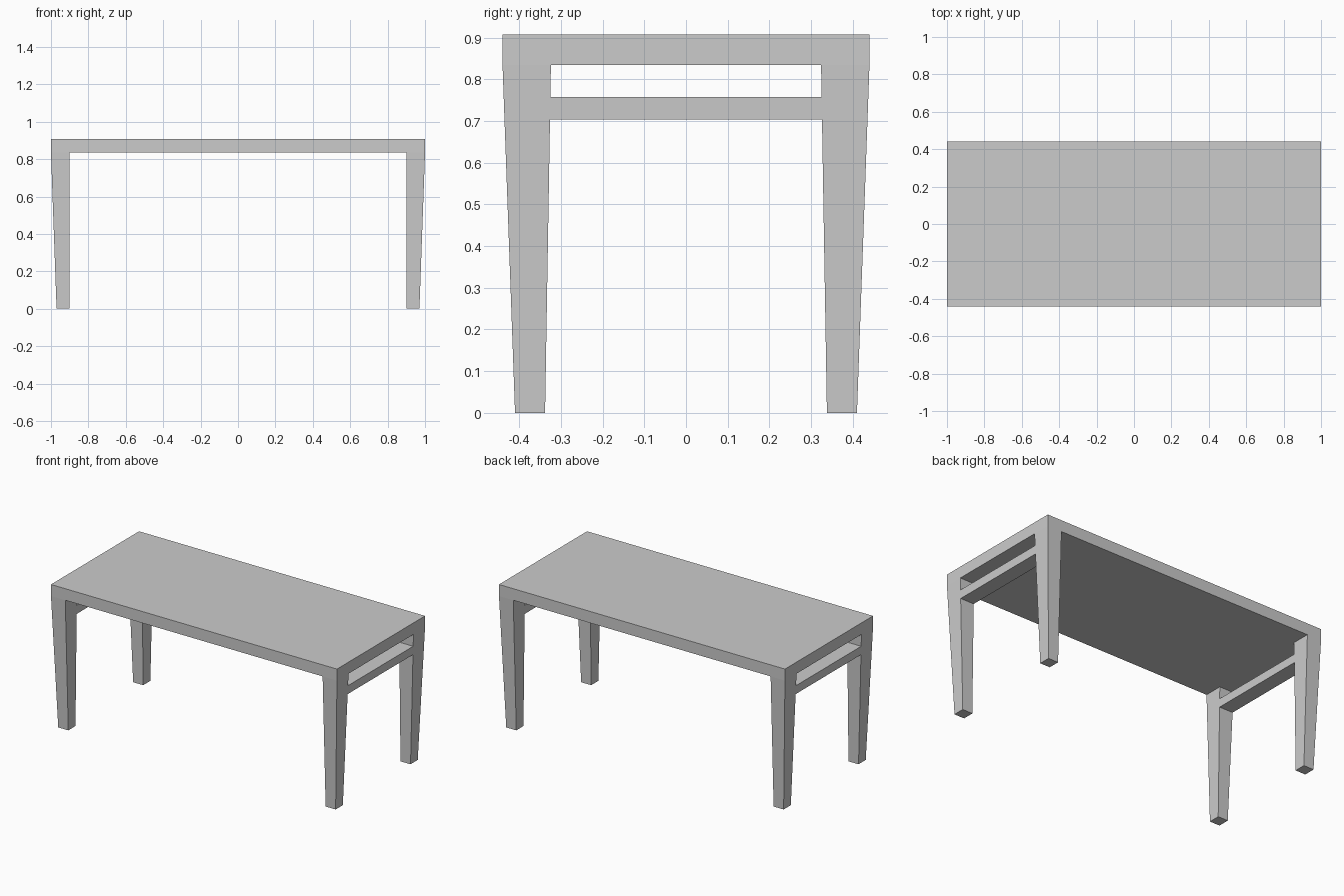
import bpy

if "Cube" in bpy.data.objects:
    bpy.data.objects.remove(bpy.data.objects["Cube"])

TOP_Z, UNDER_Z = 0.907, 0.834      # table top slab
RAIL_LOW, RAIL_HIGH = 0.704, 0.758  # end rails
X_IN = 0.90                        # inner leg face, vertical


def lerp(a, b, z):
    return a + (b - a) * z / UNDER_Z


def x_out(z):
    return lerp(0.97, 1.0, z)


def y_out(z):
    return lerp(0.41, 0.44, z)


def y_in(z):
    return lerp(0.338, 0.324, z)


def solid(name, z0, z1, section, sx=1, sy=1):
    """Six-sided block between two heights; section(z) gives x0, x1, y0, y1."""
    verts = []
    for z in (z0, z1):
        xa, xb, ya, yb = section(z)
        verts += [(sx * x, sy * y, z) for x, y in
                  ((xa, ya), (xb, ya), (xb, yb), (xa, yb))]
    faces = [(3, 2, 1, 0), (4, 5, 6, 7)]
    faces += [(i, (i + 1) % 4, (i + 1) % 4 + 4, i + 4) for i in range(4)]
    if sx * sy < 0:
        faces = [f[::-1] for f in faces]
    mesh = bpy.data.meshes.new(name)
    mesh.from_pydata(verts, [], faces)
    obj = bpy.data.objects.new(name, mesh)
    bpy.context.collection.objects.link(obj)
    return obj


# Table top
solid("table_top", UNDER_Z, TOP_Z, lambda z: (-1.0, 1.0, -0.44, 0.44))

for side, sx in (("left", -1), ("right", 1)):
    # Tapered legs, flush with the corners of the top
    for end, sy in (("front", -1), ("back", 1)):
        solid(f"{end}_{side}_leg", 0, UNDER_Z,
              lambda z: (X_IN, x_out(z), y_in(z), y_out(z)), sx, sy)
    # End rail, flush with the outer leg faces
    solid(f"{side}_rail", RAIL_LOW, RAIL_HIGH,
          lambda z: (X_IN, x_out(z), -y_in(z), y_in(z)), sx)
